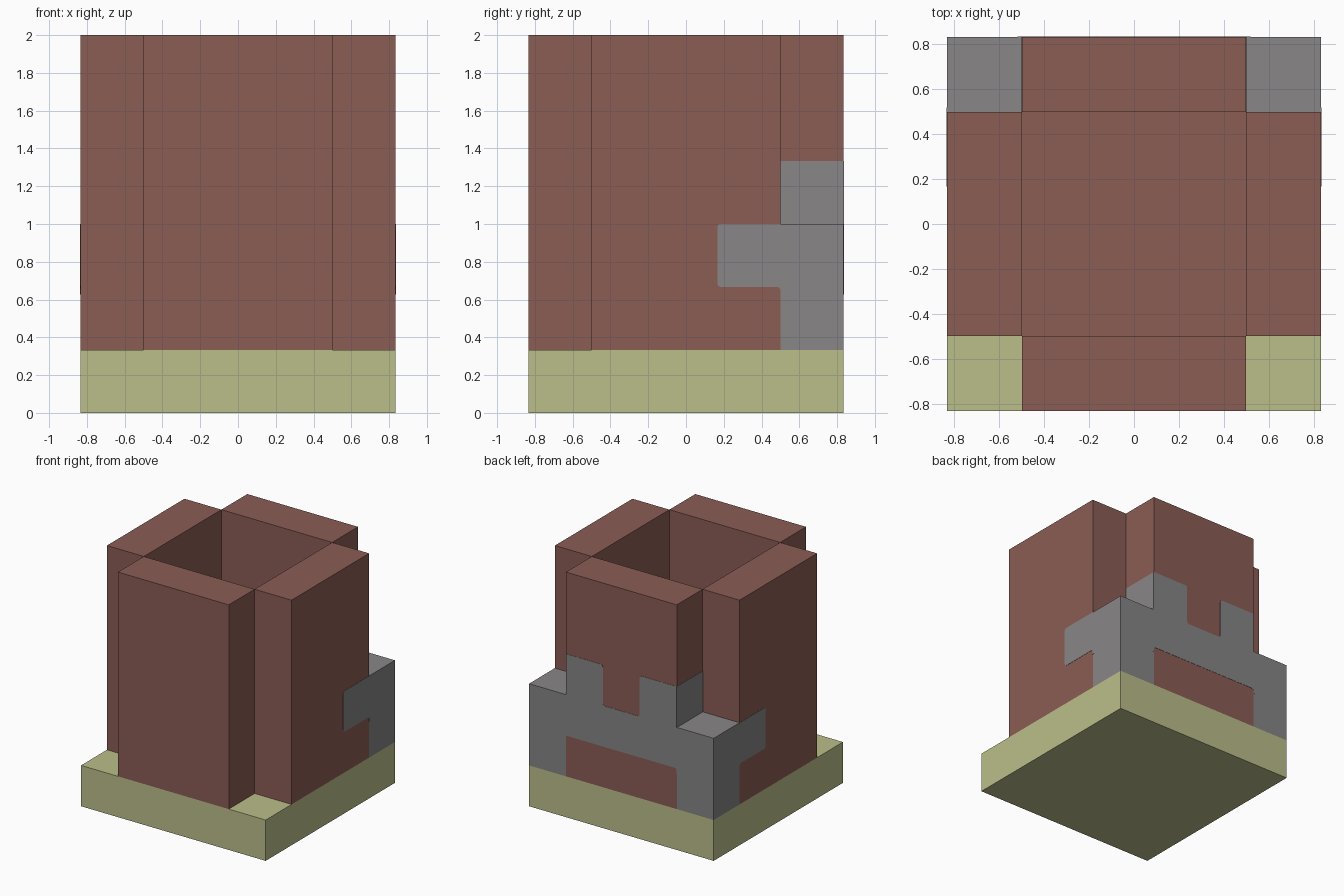
import bpy
import bmesh
from mathutils import Vector

cube = bpy.data.objects.get("Cube")
if cube:
    bpy.data.objects.remove(cube, do_unlink=True)

U = 1 / 3            # block size of the whole model
OUT = 2.5 * U        # outer half width
INN = 1.5 * U        # half width of the shaft
ROUND = 0.02         # corner radius of the painted patches
PLATE = 0.002        # thickness of the painted patches


def material(name, rgb):
    mat = bpy.data.materials.new(name)
    mat.use_nodes = True
    color = (*rgb, 1)
    mat.diffuse_color = color
    mat.node_tree.nodes["Principled BSDF"].inputs["Base Color"].default_value = color
    return mat


brick = material("brick_brown", (0.258, 0.109, 0.089))
sand = material("pale_olive", (0.497, 0.515, 0.254))
stone = material("stone_grey", (0.246, 0.238, 0.238))


def finish(name, bm, mat):
    bmesh.ops.recalc_face_normals(bm, faces=bm.faces)
    mesh = bpy.data.meshes.new(name)
    bm.to_mesh(mesh)
    bm.free()
    mesh.materials.append(mat)
    obj = bpy.data.objects.new(name, mesh)
    bpy.context.collection.objects.link(obj)
    return obj


def box(name, low, high, mat):
    low, high = Vector(low), Vector(high)
    bm = bmesh.new()
    bmesh.ops.create_cube(bm, size=1)
    for v in bm.verts:
        v.co = (low + high) / 2 + v.co * (high - low)
    return finish(name, bm, mat)


def rounded(points):
    """Outline from (a, b, is_round) corners, with the marked ones rounded."""
    out = []
    for i, (a, b, is_round) in enumerate(points):
        p = Vector((a, b))
        if not is_round:
            out.append(p)
            continue
        before = (Vector(points[i - 1][:2]) - p).normalized() * ROUND
        after = (Vector(points[(i + 1) % len(points)][:2]) - p).normalized() * ROUND
        for k in range(5):
            t = k / 4
            out.append(p + before * (1 - t) ** 2 + after * t ** 2)
    return out


def patch(name, points, place, normal, mat):
    """Thin painted plate; place maps the flat outline onto a wall."""
    bm = bmesh.new()
    face = bm.faces.new([bm.verts.new(place(p)) for p in rounded(points)])
    ext = bmesh.ops.extrude_face_region(bm, geom=[face])
    moved = [g for g in ext["geom"] if isinstance(g, bmesh.types.BMVert)]
    bmesh.ops.translate(bm, verts=moved, vec=Vector(normal) * PLATE)
    return finish(name, bm, mat)


# Base slab and shaft floor
box("base", (-OUT, -OUT, 0), (OUT, OUT, U), sand)
box("shaft_floor", (-INN, -INN, U), (INN, INN, 2 * U), brick)

# Four walls around the open shaft
box("front_wall", (-INN, -OUT, U), (INN, -INN, 2), brick)
box("back_wall", (-INN, INN, U), (INN, OUT, 2), brick)
box("left_wall", (INN, -INN, U), (OUT, INN, 2), brick)
box("right_wall", (-OUT, -INN, U), (-INN, INN, 2), brick)

# Grey patch on the back wall: a band with two raised ends
lip = INN + ROUND    # small overlap onto the corner posts
low = 2 * U - 2 * ROUND
half = [(U / 2, 3 * U, True), (U / 2, 4 * U, True), (INN, 4 * U, False),
        (INN, 3 * U, False), (lip, 3 * U, False), (lip, low, False),
        (INN, low, False), (INN, 2 * U, True)]
outline = half + [(-a, b, r) for a, b, r in reversed(half)]
patch("back_stone_patch", outline, lambda p: (p.x, OUT, p.y), (0, 1, 0), stone)

# Corner posts with the patches that wrap round to each side
arm = [(lip, 3 * U, False), (U / 2, 3 * U, True), (U / 2, 2 * U, True),
       (INN, 2 * U, True), (INN, low, False), (lip, low, False)]
strip = [(INN, 3 * U, False), (OUT, 3 * U, False),
         (OUT, 4 * U, False), (INN, 4 * U, False)]
for side, s in (("left", 1), ("right", -1)):
    xs = sorted((s * INN, s * OUT))
    box(side + "_corner_post", (xs[0], INN, U), (xs[1], OUT, 3 * U), stone)
    patch(side + "_arm_patch", arm, lambda p: (s * OUT, p.x, p.y), (s, 0, 0), stone)
    patch(side + "_back_wall_end_patch", strip,
          lambda p: (s * INN, p.x, p.y), (s, 0, 0), stone)
